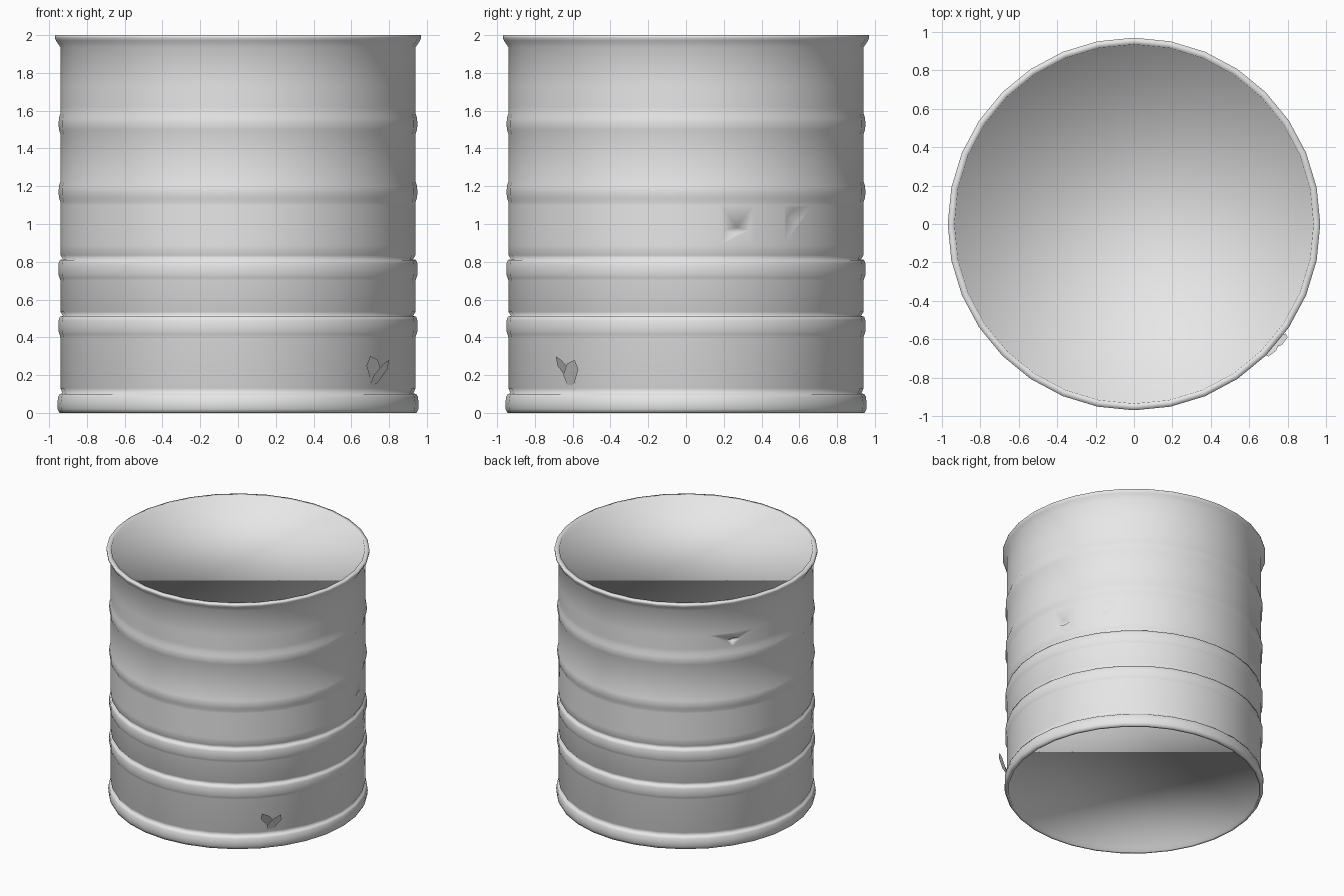
import bpy, bmesh, math
from mathutils import Vector

if "Cube" in bpy.data.objects:
    bpy.data.objects.remove(bpy.data.objects["Cube"])

SIDES = 32

steel = bpy.data.materials.new("grey_steel")
steel.diffuse_color = (0.8, 0.8, 0.8, 1)
steel.use_nodes = True
steel.node_tree.nodes["Principled BSDF"].inputs["Base Color"].default_value = steel.diffuse_color


def add_object(name, bm, smooth=True):
    bmesh.ops.recalc_face_normals(bm, faces=bm.faces[:])
    for f in bm.faces:
        f.smooth = smooth
    me = bpy.data.meshes.new(name)
    bm.to_mesh(me)
    bm.free()
    me.materials.append(steel)
    ob = bpy.data.objects.new(name, me)
    bpy.context.collection.objects.link(ob)
    return ob


# Raised hoop with a tight groove above it
def grooved_hoop(z):
    return [(.94, z - .06), (.945, z - .045), (.95, z - .03), (.951, z),
            (.95, z + .03), (.943, z + .05), (.927, z + .053), (.94, z + .075)]


# Soft rolled rib
def soft_rib(z):
    return [(.94, z - .055), (.948, z - .03), (.95, z), (.948, z + .03), (.94, z + .055)]


# Drum profile (radius, height) from the recessed base to the recessed lid
profile = [(.925, .03), (.925, 0), (.945, 0), (.955, .02), (.957, .05), (.952, .085),
           (.943, .10), (.928, .103), (.94, .13)]
profile += grooved_hoop(.46) + grooved_hoop(.76)
profile += [(.94, .89), (.94, 1.10)] + soft_rib(1.17) + soft_rib(1.53)
profile += [(.94, 1.62), (.94, 1.73), (.94, 1.935), (.963, 1.97), (.97, 1.985),
            (.97, 2.0), (.935, 2.0), (.93, 1.965)]

# Drum body: lathe the profile and close both recessed ends
bm = bmesh.new()
rings = []
for r, z in profile:
    rings.append([bm.verts.new((r * math.cos(2 * math.pi * i / SIDES),
                                r * math.sin(2 * math.pi * i / SIDES), z))
                  for i in range(SIDES)])
for a, b in zip(rings, rings[1:]):
    for i in range(SIDES):
        j = (i + 1) % SIDES
        bm.faces.new((a[i], a[j], b[j], b[i]))
bm.faces.new(rings[0])
bm.faces.new(rings[-1])
drum = add_object("drum_body", bm)


# Dents: pointed notches cut into the wall (azimuth, height, half sizes, depth)
def cut_dent(azimuth, z, width, height, depth):
    a = math.radians(azimuth)
    out = Vector((math.cos(a), math.sin(a), 0))
    side = Vector((-math.sin(a), math.cos(a), 0))
    up = Vector((0, 0, 1))
    centre = out * .938 + up * z
    cutter_bm = bmesh.new()
    for axis, size in ((out, depth), (side, width), (up, height)):
        for s in (-1, 1):
            cutter_bm.verts.new(centre + axis * size * s)
    bmesh.ops.convex_hull(cutter_bm, input=cutter_bm.verts[:])
    cutter = add_object("dent_cutter", cutter_bm)
    cutter.hide_render = True
    mod = drum.modifiers.new("dent", 'BOOLEAN')
    mod.operation = 'DIFFERENCE'
    mod.solver = 'EXACT'
    mod.object = cutter
    bpy.context.view_layer.objects.active = drum
    bpy.ops.object.modifier_apply(modifier=mod.name)
    bpy.data.objects.remove(cutter)


cut_dent(16.7, .965, .07, .018, .03)
cut_dent(38, 1.03, .06, .055, .03)
cut_dent(147, 1.67, .06, .015, .03)

# Torn metal: two petals mirrored about the front right diagonal
petal = [(.70, -.69, .30), (.68, -.68, .25), (.70, -.63, .18),
         (.73, -.58, .15), (.76, -.61, .22), (.74, -.66, .28)]
for name, flip in (("torn_petal_front", False), ("torn_petal_side", True)):
    bm = bmesh.new()
    pts = [(-y + .11, -x + .11, z - .02) if flip else (x, y, z) for x, y, z in petal]
    bm.faces.new([bm.verts.new(p) for p in pts])
    add_object(name, bm, smooth=False)
